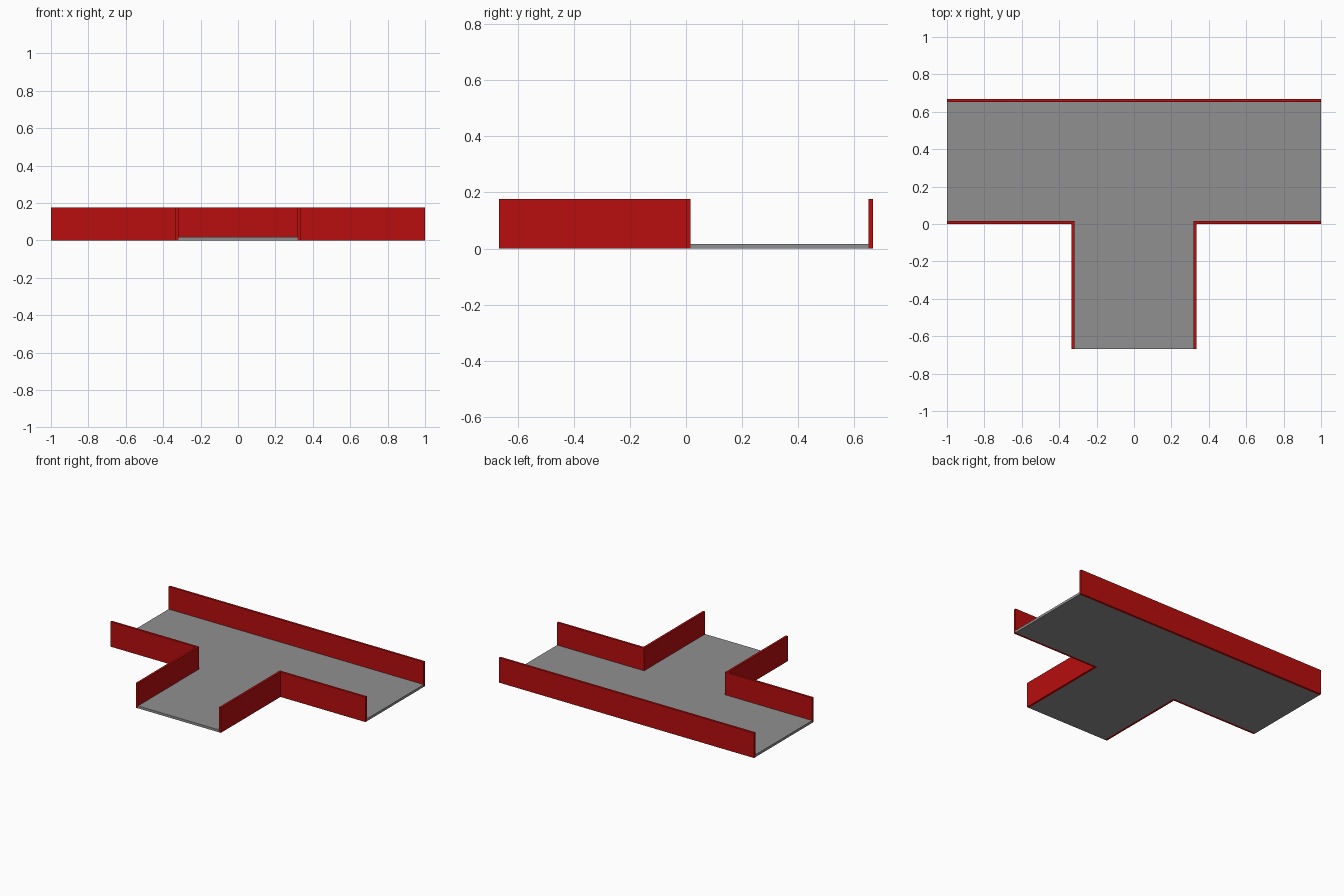
import bpy
import bmesh

cube = bpy.data.objects.get("Cube")
if cube:
    bpy.data.objects.remove(cube, do_unlink=True)

THIRD = 0.667      # half depth of the whole piece
STEM = 0.333       # outer half width of the side branch
WALL = 0.016       # wall thickness
FLOOR_H = 0.017
WALL_H = 0.177


def make_material(name, color):
    mat = bpy.data.materials.new(name)
    mat.use_nodes = True
    mat.diffuse_color = color
    mat.node_tree.nodes["Principled BSDF"].inputs["Base Color"].default_value = color
    return mat


def extrude_outline(name, outline, height, mat):
    """Flat outline raised from the ground to the given height."""
    bm = bmesh.new()
    base = bm.faces.new([bm.verts.new((x, y, 0)) for x, y in outline])
    top = bmesh.ops.extrude_face_region(bm, geom=[base])["geom"]
    verts = [v for v in top if isinstance(v, bmesh.types.BMVert)]
    bmesh.ops.translate(bm, verts=verts, vec=(0, 0, height))
    bmesh.ops.recalc_face_normals(bm, faces=bm.faces)
    mesh = bpy.data.meshes.new(name)
    bm.to_mesh(mesh)
    bm.free()
    mesh.materials.append(mat)
    obj = bpy.data.objects.new(name, mesh)
    bpy.context.collection.objects.link(obj)
    return obj


red = make_material("wall red", (0.48, 0.004, 0.004, 1))
grey = make_material("floor grey", (0.28, 0.28, 0.28, 1))

# T-shaped floor fitted between the walls
inner = STEM - WALL
half = [(inner, -THIRD), (inner, WALL), (1, WALL), (1, THIRD - WALL)]
extrude_outline("floor", half + [(-x, y) for x, y in reversed(half)], FLOOR_H, grey)

# Straight wall along the back
extrude_outline("back_wall", [(-1, THIRD - WALL), (1, THIRD - WALL), (1, THIRD), (-1, THIRD)],
                WALL_H, red)

# L-shaped corner walls either side of the branch
corner = [(inner, -THIRD), (STEM, -THIRD), (STEM, 0), (1, 0), (1, WALL), (inner, WALL)]
for name, side in (("left_corner_wall", 1), ("right_corner_wall", -1)):
    extrude_outline(name, [(side * x, y) for x, y in corner], WALL_H, red)
